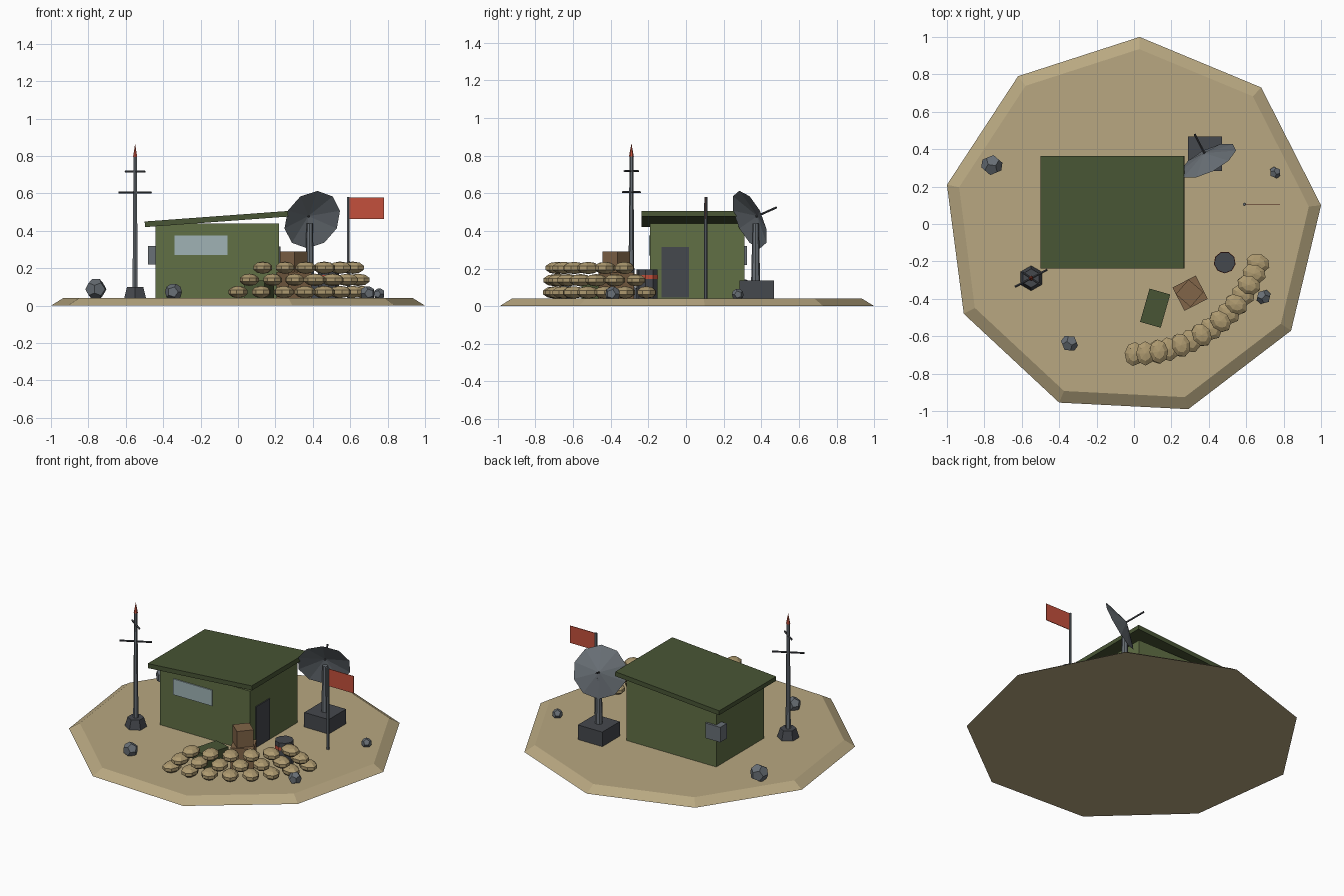
import bpy, bmesh, random
from math import radians, cos, sin
from mathutils import Vector, Matrix

if "Cube" in bpy.data.objects:
    bpy.data.objects.remove(bpy.data.objects["Cube"])

random.seed(4)
G = 0.04  # ground level


def mat(name, rgb):
    m = bpy.data.materials.new(name)
    m.diffuse_color = (*rgb, 1)
    m.use_nodes = True
    m.node_tree.nodes["Principled BSDF"].inputs["Base Color"].default_value = m.diffuse_color
    return m


SAND = mat("sand", (0.48, 0.39, 0.22))
BAG = mat("sackcloth", (0.42, 0.32, 0.16))
GREEN = mat("green", (0.12, 0.16, 0.06))
DARKGREEN = mat("dark_green", (0.065, 0.09, 0.035))
GLASS = mat("glass", (0.35, 0.45, 0.46))
DARK = mat("dark_metal", (0.06, 0.065, 0.075))
STEEL = mat("steel", (0.14, 0.16, 0.18))
WOOD = mat("wood", (0.22, 0.13, 0.065))
RED = mat("red", (0.55, 0.08, 0.045))


def finish(name, bm, m):
    bmesh.ops.recalc_face_normals(bm, faces=bm.faces)
    me = bpy.data.meshes.new(name)
    bm.to_mesh(me)
    bm.free()
    me.materials.append(m)
    ob = bpy.data.objects.new(name, me)
    bpy.context.collection.objects.link(ob)
    return ob


def box(name, lo, hi, m):
    """Box between two corners."""
    lo, hi = Vector(lo), Vector(hi)
    return block(name, (lo + hi) / 2, hi - lo, m)


def block(name, centre, size, m, angle=0, axis='Z'):
    """Box by centre and size, turned about one axis."""
    bm = bmesh.new()
    M = (Matrix.Translation(centre) @ Matrix.Rotation(radians(angle), 4, axis)
         @ Matrix.Diagonal((*size, 1)))
    bmesh.ops.create_cube(bm, size=1, matrix=M)
    return finish(name, bm, m)


def rod(name, a, b, r1, r2, sides, m, caps=True):
    """Cylinder or cone from a to b."""
    a, b = Vector(a), Vector(b)
    bm = bmesh.new()
    M = Matrix.Translation((a + b) / 2) @ (b - a).to_track_quat('Z', 'Y').to_matrix().to_4x4()
    bmesh.ops.create_cone(bm, cap_ends=caps, segments=sides, radius1=r1, radius2=r2,
                          depth=(b - a).length, matrix=M)
    bmesh.ops.remove_doubles(bm, verts=bm.verts, dist=1e-5)
    return finish(name, bm, m)


# Ground slab with sloping rim
outline = [(0.03, 1.0), (0.68, 0.73), (1.0, 0.1), (0.84, -0.57), (0.29, -0.99),
           (-0.40, -0.955), (-0.91, -0.48), (-1.0, 0.21), (-0.62, 0.79)]
bm = bmesh.new()
low = [bm.verts.new((x, y, 0)) for x, y in outline]
top = [bm.verts.new((x * 0.935, y * 0.935, G)) for x, y in outline]
bm.faces.new(low)
bm.faces.new(top)
for i in range(9):
    j = (i + 1) % 9
    bm.faces.new((low[i], low[j], top[j], top[i]))
finish("ground", bm, SAND)

# Hut with tilted roof
box("hut_walls", (-0.44, -0.19, G - 0.01), (0.22, 0.31, 0.44), GREEN)
block("hut_roof", (-0.115, 0.063, 0.463), (0.768, 0.6, 0.03), DARKGREEN, -4.2, 'Y')
box("window", (-0.34, -0.197, 0.27), (-0.055, -0.18, 0.375), GLASS)
box("door", (0.21, -0.13, 0.045), (0.227, 0.015, 0.315), DARK)
box("vent_box", (-0.48, 0.255, 0.22), (-0.37, 0.325, 0.32), STEEL)

# Antenna mast
mx, my = -0.55, -0.29
rod("mast_base", (mx, my, G), (mx, my, 0.1), 0.067, 0.05, 6, DARK)
rod("mast_pole", (mx, my, 0.1), (mx, my, 0.8), 0.016, 0.01, 6, STEEL)
rod("mast_tip", (mx, my, 0.795), (mx, my, 0.865), 0.013, 0, 6, RED)
for z, half, ang in ((0.605, 0.098, 28), (0.717, 0.064, -35)):
    d = Vector((cos(radians(ang)), sin(radians(ang)), 0)) * half
    c = Vector((mx, my, z))
    rod("mast_crossbar", c - d, c + d, 0.006, 0.006, 5, DARK)

# Dish on its pedestal
box("dish_pedestal", (0.29, 0.283, G - 0.01), (0.47, 0.467, 0.137), DARK)
rod("dish_post", (0.383, 0.37, 0.13), (0.383, 0.37, 0.44), 0.024, 0.017, 8, STEEL)
n = Vector((-0.42, 0.82, 0.37)).normalized()
rim = Vector((0.397, 0.338, 0.46))
rod("dish", rim, rim + n * 0.05, 0.165, 0, 10, STEEL, caps=False)
rod("dish_feed", rim + n * 0.04, rim + n * 0.172, 0.006, 0.006, 5, DARK)

# Flag
rod("flag_pole", (0.59, 0.105, G), (0.59, 0.105, 0.58), 0.009, 0.008, 6, STEEL)
box("flag", (0.595, 0.103, 0.463), (0.78, 0.107, 0.577), RED)

# Barrel
rod("barrel", (0.485, -0.205, G), (0.485, -0.205, 0.195), 0.057, 0.057, 9, DARK)
rod("barrel_band", (0.485, -0.205, 0.145), (0.485, -0.205, 0.165), 0.059, 0.059, 9, RED)

# Crates
block("large_crate", (0.3, -0.37, 0.11), (0.14, 0.14, 0.14), WOOD, 27)
block("small_crate", (0.297, -0.37, 0.235), (0.104, 0.104, 0.11), WOOD, 49)
block("green_crate", (0.113, -0.45, 0.085), (0.115, 0.185, 0.1), DARKGREEN, -16)

# Rocks: dodecahedra
p = (1 + 5 ** 0.5) / 2
pts = [Vector((x, y, z)) for x in (-1, 1) for y in (-1, 1) for z in (-1, 1)]
for a in (-1 / p, 1 / p):
    for b in (-p, p):
        pts += [Vector((0, a, b)), Vector((a, b, 0)), Vector((b, 0, a))]
for x, y, z, r in ((-0.76, 0.315, 0.088, 0.058), (0.755, 0.275, 0.062, 0.032),
                   (0.693, -0.39, 0.065, 0.041), (-0.345, -0.638, 0.073, 0.047)):
    bm = bmesh.new()
    R = Matrix.Rotation(random.uniform(0, 6), 3, 'Z')
    vs = [bm.verts.new(R @ q * (r / 3 ** 0.5) + Vector((x, y, z))) for q in pts]
    bmesh.ops.convex_hull(bm, input=vs)
    bmesh.ops.dissolve_limit(bm, angle_limit=0.02, verts=bm.verts, edges=bm.edges)
    finish("rock", bm, STEEL)

# Sandbag wall: three stepped rows along an arc
for row, (count, a0, a1) in enumerate(((8, -90, -17.5), (7, -85, -22.5), (6, -79, -28))):
    for i in range(count):
        a = radians(a0 + (a1 - a0) * i / (count - 1))
        M = (Matrix.Translation((0.695 * cos(a), 0.695 * sin(a), 0.073 + 0.065 * row))
             @ Matrix.Rotation(a + random.uniform(-0.12, 0.12), 4, 'Z')
             @ Matrix.Diagonal((0.068, 0.053, 0.033, 1)))
        bm = bmesh.new()
        bmesh.ops.create_uvsphere(bm, u_segments=8, v_segments=5, radius=1, matrix=M)
        finish("sandbag", bm, BAG)
